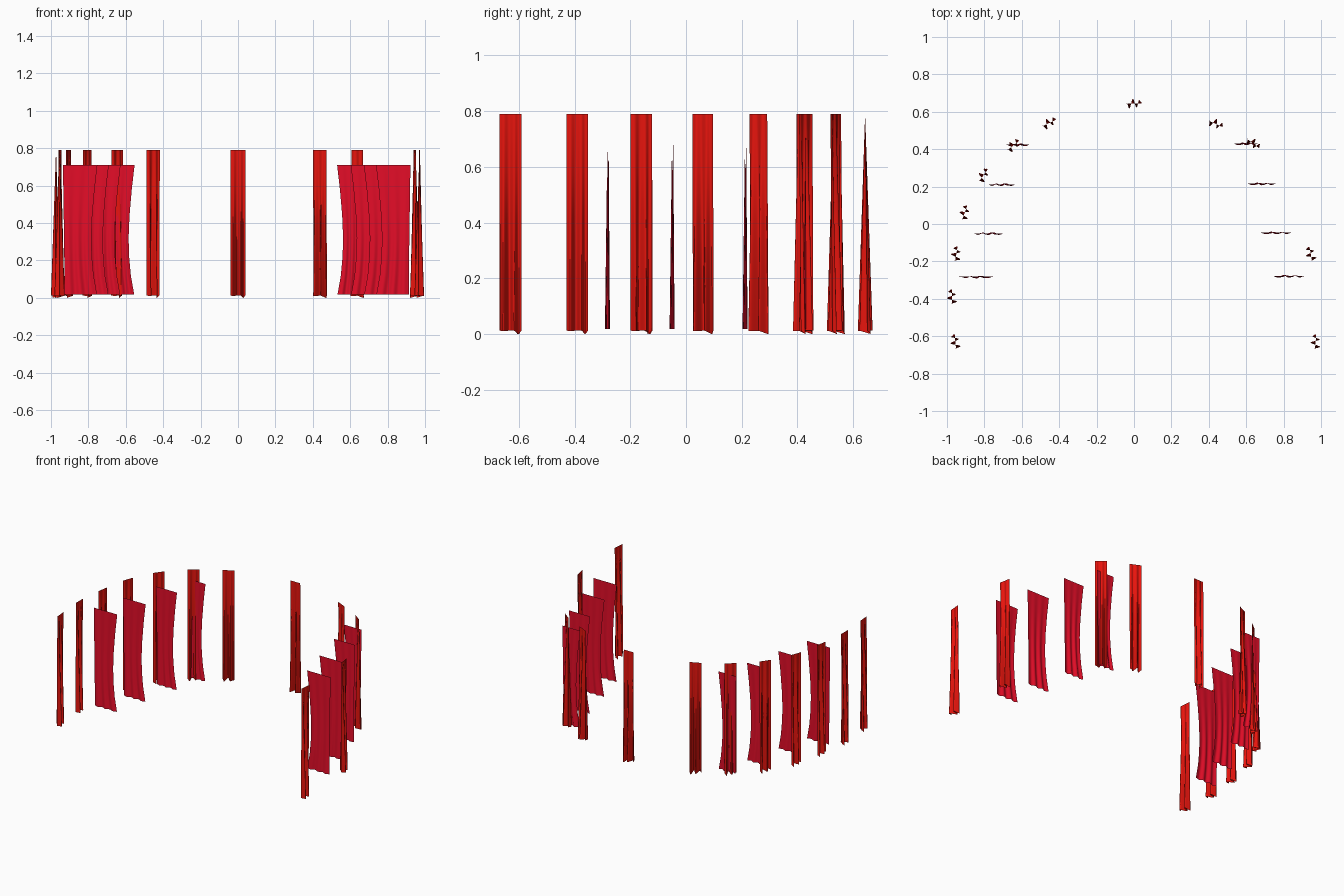
import bpy
from math import radians, cos, pi

if "Cube" in bpy.data.objects:
    bpy.data.objects.remove(bpy.data.objects["Cube"])


def material(name, color):
    m = bpy.data.materials.new(name)
    m.diffuse_color = color
    m.use_nodes = True
    m.node_tree.nodes["Principled BSDF"].inputs["Base Color"].default_value = m.diffuse_color
    return m


RED = material("banner_red", (0.80, 0.007, 0.004, 1))
CRIMSON = material("curtain_crimson", (0.78, 0.004, 0.021, 1))


def sheet(name, rows, mat, loc, angle=0):
    """Skin a smooth hanging cloth from equally long rows of points."""
    n = len(rows[0])
    verts = [p for row in rows for p in row]
    faces = [(r * n + i, r * n + i + 1, (r + 1) * n + i + 1, (r + 1) * n + i)
             for r in range(len(rows) - 1) for i in range(n - 1)]
    me = bpy.data.meshes.new(name)
    me.from_pydata(verts, [], faces)
    me.shade_smooth()
    me.materials.append(mat)
    ob = bpy.data.objects.new(name, me)
    ob.location = (loc[0], loc[1], 0)
    ob.rotation_euler.z = radians(angle)
    bpy.context.collection.objects.link(ob)


def rounded(points, steps):
    """Ease between fold points so that the pleats are soft."""
    out = []
    for a, b in zip(points, points[1:]):
        for s in range(steps):
            t = s / steps
            e = (1 - cos(pi * t)) / 2
            out.append((a[0] + (b[0] - a[0]) * t,) +
                       tuple(p + (q - p) * e for p, q in zip(a[1:], b[1:])))
    return out + [points[-1]]


# Narrow banners: straight top edge, pleated hem (x, pleat depth, hem height)
HEM = rounded([(-0.039, 0.004, 0.012), (-0.025, -0.026, 0.01), (-0.006, 0.027, 0.012),
               (0.014, -0.02, 0.012), (0.028, 0.02, 0.0), (0.039, 0.008, 0.012)], 6)


def banner(x, y, angle):
    rows = [[(px, d * (1 - k), z + (0.79 - z) * k) for px, d, z in HEM]
            for k in (0, 0.25, 0.5, 0.75, 1)]
    sheet("narrow_banner", rows, RED, (x, y), angle)


for x, y, a in [(-0.955, -0.63, 95), (-0.973, -0.39, 90), (-0.95, -0.16, 80),
                (-0.905, 0.06, 70), (-0.805, 0.26, 54), (-0.645, 0.42, 38),
                (-0.453, 0.54, 25), (0, 0.643, 0), (0.437, 0.535, -25),
                (0.637, 0.43, -38), (0.945, -0.16, 100), (0.971, -0.63, 85)]:
    banner(x, y, a)

# Wide curtains: concave inner edge, shallow pleats growing downwards
PLEATS = rounded([(i / 6, d) for i, d in
                  enumerate([0, -0.008, 0.005, -0.009, 0.004, -0.008, 0])], 4)
# (height, inner edge inset, outer edge inset)
EDGES = [(0.018, 0.002, 0.008), (0.12, 0.02, 0.008), (0.22, 0.029, 0.007),
         (0.32, 0.032, 0.006), (0.44, 0.027, 0.004), (0.58, 0.015, 0.002),
         (0.71, 0, 0)]


def curtain(inner, y, width, side):
    rows = []
    for z, a, b in EDGES:
        k = (0.71 - z) / 0.692
        rows.append([(side * (a + (width - b - a) * t), d * k, z)
                     for t, d in PLEATS])
    sheet("wide_curtain", rows, CRIMSON, (inner, y))


for inner, y, width, side in [
        (-0.553, 0.425, 0.14, -1), (-0.628, 0.212, 0.164, -1),
        (-0.691, -0.05, 0.178, -1), (-0.752, -0.282, 0.184, -1),
        (0.53, 0.43, 0.14, 1), (0.603, 0.216, 0.164, 1),
        (0.673, -0.046, 0.178, 1), (0.738, -0.278, 0.184, 1)]:
    curtain(inner, y, width, side)
